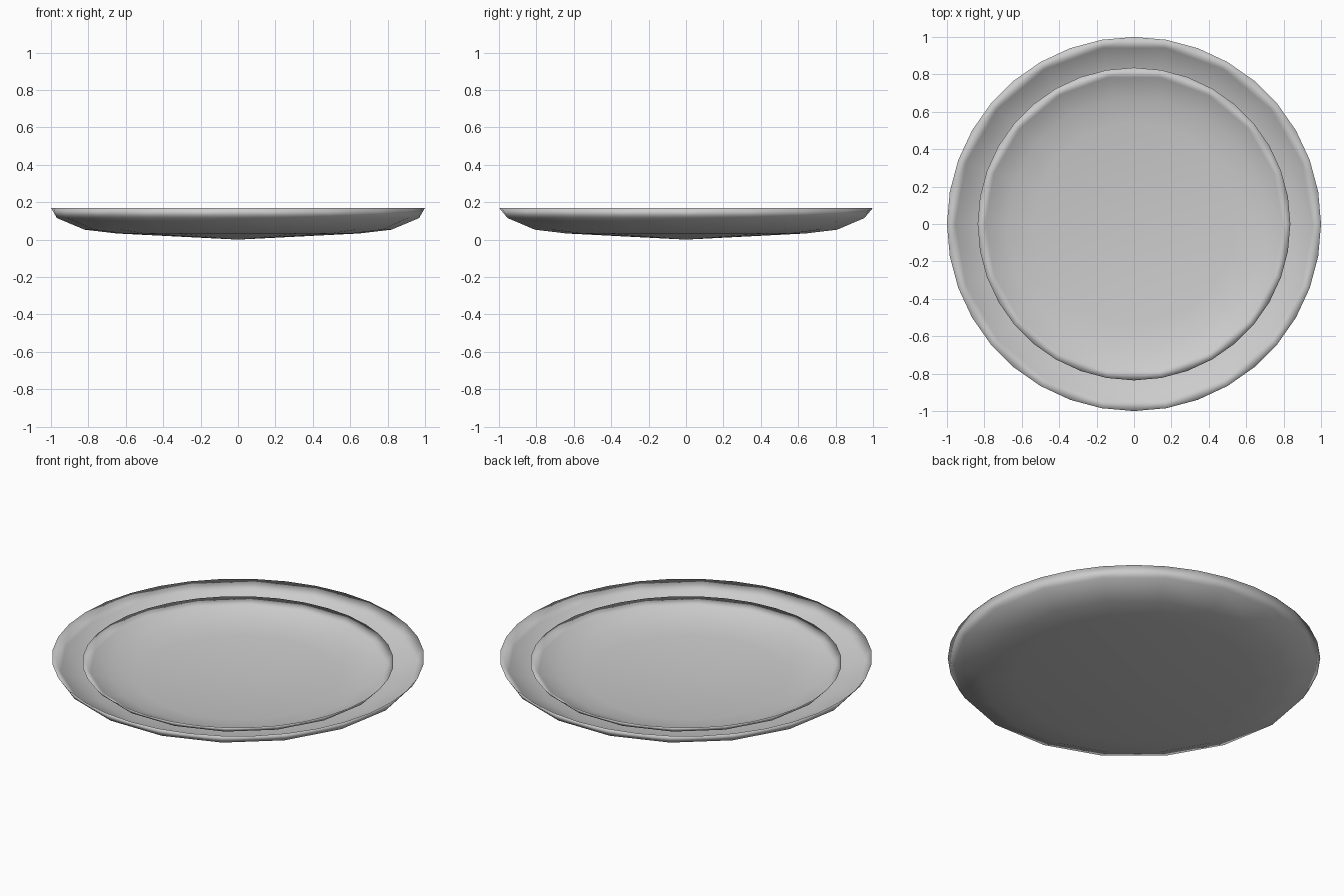
import bpy, bmesh, math

if "Cube" in bpy.data.objects:
    bpy.data.objects.remove(bpy.data.objects["Cube"])


def ring(bm, r, z, n):
    return [bm.verts.new((r * math.cos(2 * math.pi * i / n),
                          r * math.sin(2 * math.pi * i / n), z)) for i in range(n)]


def skin(bm, rim, profile, n):
    """Surface from the fine rim through coarser rings to a centre point."""
    a = ring(bm, *profile[0], n)
    # Fine rim (2n points) stitched to the first coarse ring
    for i in range(n):
        j = (i + 1) % n
        r0, r1, r2 = rim[2 * i], rim[2 * i + 1], rim[(2 * i + 2) % (2 * n)]
        bm.faces.new((r0, r1, a[i]))
        bm.faces.new((r1, a[j], a[i]))
        bm.faces.new((r1, r2, a[j]))
    for r, z in profile[1:-1]:
        b = ring(bm, r, z, n)
        for i in range(n):
            j = (i + 1) % n
            bm.faces.new((a[i], a[j], b[j], b[i]))
        a = b
    c = bm.verts.new((0, 0, profile[-1][1]))
    for i in range(n):
        bm.faces.new((a[i], a[(i + 1) % n], c))


def dish(name, rim_r, rim_z, under, inside, n=18):
    bm = bmesh.new()
    rim = ring(bm, rim_r, rim_z, 2 * n)
    skin(bm, rim, under, n)
    skin(bm, rim, inside, n)
    bmesh.ops.recalc_face_normals(bm, faces=bm.faces)
    for f in bm.faces:
        f.smooth = True
    me = bpy.data.meshes.new(name)
    bm.to_mesh(me)
    bm.free()
    ob = bpy.data.objects.new(name, me)
    bpy.context.collection.objects.link(ob)
    return ob


# Large lower plate
dish("large_plate", 1.0, 0.17,
     [(0.968, 0.115), (0.82, 0.053), (0.65, 0.033), (0, 0.0)],
     [(0.955, 0.122), (0.81, 0.063), (0.65, 0.042), (0, 0.01)])

# Smaller plate nested inside it
dish("small_plate", 0.836, 0.143,
     [(0.806, 0.105), (0.685, 0.06), (0.54, 0.042), (0, 0.014)],
     [(0.795, 0.112), (0.68, 0.07), (0.54, 0.05), (0, 0.022)])
